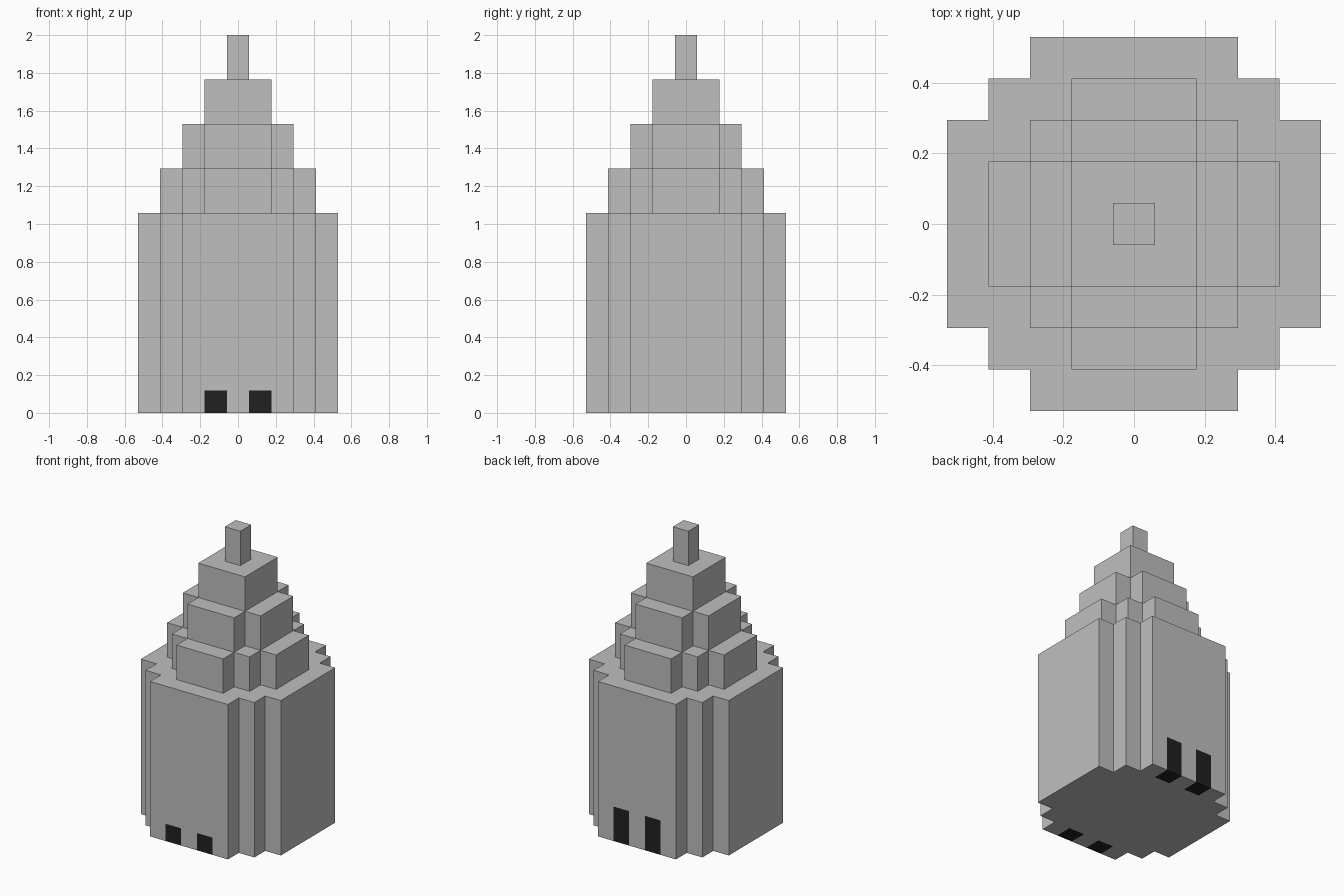
import bpy, bmesh
from mathutils import Matrix, Vector

cube = bpy.data.objects.get("Cube")
if cube:
    bpy.data.objects.remove(cube, do_unlink=True)

U = 2 / 17  # one block


def material(name, value):
    mat = bpy.data.materials.new(name)
    mat.use_nodes = True
    colour = (value, value, value, 1)
    mat.diffuse_color = colour
    bsdf = mat.node_tree.nodes["Principled BSDF"]
    bsdf.inputs["Base Color"].default_value = colour
    bsdf.inputs["Roughness"].default_value = 0.9
    return mat


STONE = material("stone grey", 0.52)
DARK = material("opening black", 0.015)


def is_opening(c):
    """Two dark doorways: one block high in front, two blocks high behind."""
    if not 0.5 < abs(c.x) < 1.5 or abs(c.y) < 3.5:
        return False
    return c.z < (1 if c.y < 0 else 2)


def tier(name, rects, z0, z1, openings=False):
    """Block prism whose plan is the union of centred rectangles (half sizes)."""
    bm = bmesh.new()
    bmesh.ops.create_grid(bm, x_segments=9, y_segments=9, size=4.5)
    outside = []
    for f in bm.faces:
        c = f.calc_center_median()
        if not any(abs(c.x) < hx and abs(c.y) < hy for hx, hy in rects):
            outside.append(f)
    bmesh.ops.delete(bm, geom=outside, context='FACES')
    bmesh.ops.translate(bm, verts=bm.verts[:], vec=(0, 0, z0))

    # raise the plan, keeping the floor
    floor = bm.faces[:]
    top = bmesh.ops.extrude_face_region(bm, geom=floor, use_keep_orig=True)["geom"]
    verts = [g for g in top if isinstance(g, bmesh.types.BMVert)]
    bmesh.ops.translate(bm, verts=verts, vec=(0, 0, z1 - z0))

    # cut the doorways into the walls and floor
    if openings:
        for z in (1, 2):
            bmesh.ops.bisect_plane(bm, geom=bm.verts[:] + bm.edges[:] + bm.faces[:],
                                   plane_co=Vector((0, 0, z)), plane_no=Vector((0, 0, 1)))
        for f in bm.faces:
            f.material_index = int(is_opening(f.calc_center_median()))

    # merge coplanar cells into large flat faces
    bmesh.ops.recalc_face_normals(bm, faces=bm.faces[:])
    bmesh.ops.dissolve_limit(bm, angle_limit=0.02, verts=bm.verts[:],
                             edges=bm.edges[:], delimit={'MATERIAL'})
    bmesh.ops.transform(bm, matrix=Matrix.Scale(U, 4), verts=bm.verts[:])
    mesh = bpy.data.meshes.new(name)
    bm.to_mesh(mesh)
    bm.free()
    mesh.materials.append(STONE)
    if openings:
        mesh.materials.append(DARK)
    obj = bpy.data.objects.new(name, mesh)
    bpy.context.scene.collection.objects.link(obj)
    return obj


# tower body, stepped roof and finial
tier("tower_body", [(2.5, 4.5), (3.5, 3.5), (4.5, 2.5)], 0, 9, openings=True)
tier("roof_lower_step", [(1.5, 3.5), (2.5, 2.5), (3.5, 1.5)], 9, 11)
tier("roof_middle_step", [(1.5, 2.5), (2.5, 1.5)], 11, 13)
tier("roof_upper_step", [(1.5, 1.5)], 13, 15)
tier("finial", [(0.5, 0.5)], 15, 17)
